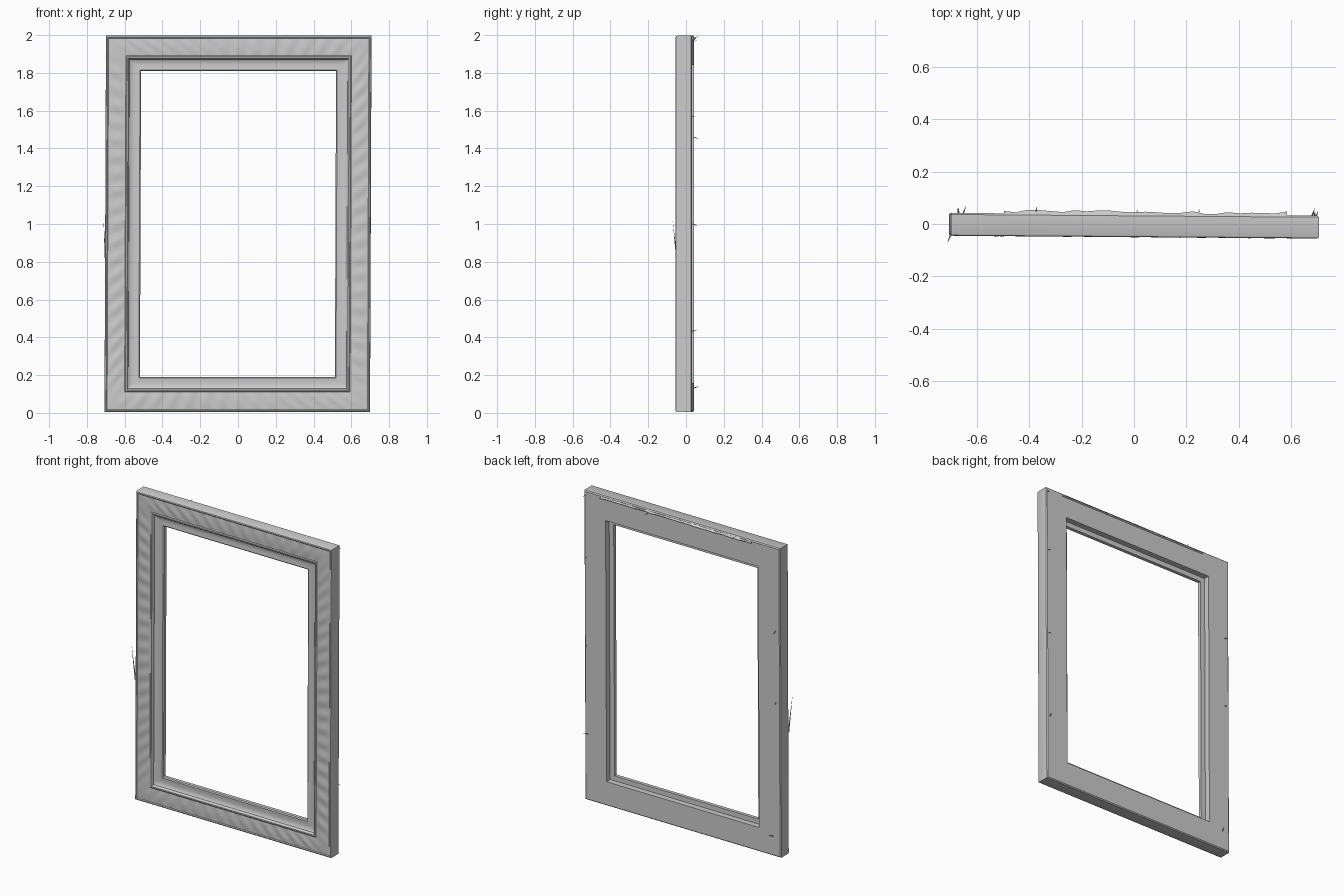
import bpy, math, random
from mathutils import Vector

if "Cube" in bpy.data.objects:
    bpy.data.objects.remove(bpy.data.objects["Cube"])

random.seed(4)
W, Z0, Z1 = 0.703, 0.004, 1.997      # outer half width, bottom and top

# Moulding section: (inset from the outer edge, depth y)
profile = [(0, 0.031), (0, -0.042), (0.003, -0.048), (0.009, -0.050), (0.014, -0.046),
           (0.030, -0.047), (0.050, -0.048), (0.070, -0.048), (0.090, -0.047), (0.106, -0.046),
           (0.111, -0.050), (0.118, -0.050), (0.123, -0.044), (0.125, -0.034), (0.131, -0.030),
           (0.142, -0.026), (0.155, -0.025), (0.170, -0.026), (0.181, -0.027), (0.187, -0.022),
           (0.187, 0.000), (0.155, 0.000), (0.155, 0.037), (0.006, 0.037)]


def lean(p):
    """Slight twist and lean of the old frame."""
    x, y, z = p
    return (x + 0.004 * (z - 1), y - 0.0075 * x, z)


def relief(d, s):
    """Soft carved ornament on the wide band."""
    if not 0.014 < d < 0.106:
        return 0
    u = (d - 0.014) / 0.092
    return -0.0035 * math.sin(math.pi * u) * math.sin(2 * math.pi * (s / 0.095 + 0.5 * u))


def build(name, verts, faces, smooth=True):
    me = bpy.data.meshes.new(name)
    me.from_pydata([lean(v) for v in verts], [], faces)
    ob = bpy.data.objects.new(name, me)
    bpy.context.collection.objects.link(ob)
    bpy.context.view_layer.objects.active = ob
    bpy.ops.object.select_all(action='DESELECT')
    ob.select_set(True)
    bpy.ops.object.mode_set(mode='EDIT')
    bpy.ops.mesh.select_all(action='SELECT')
    bpy.ops.mesh.remove_doubles(threshold=0.00001)
    bpy.ops.mesh.normals_make_consistent(inside=False)
    bpy.ops.object.mode_set(mode='OBJECT')
    if smooth:
        bpy.ops.object.shade_smooth_by_angle(angle=math.radians(35))
    return ob


# Mitred frame: sweep the section around the four sides
corners = [(-1, 0), (1, 0), (1, 1), (-1, 1)]
rings = []
for k in range(4):
    a, b = corners[k], corners[(k + 1) % 4]
    n = 88 if k % 2 == 0 else 128
    length = 2 * W if k % 2 == 0 else Z1 - Z0
    for i in range(n):
        t = i / n
        ring = []
        for d, y in profile:
            def corner(c):
                return Vector((c[0] * (W - d), (Z1 - d) if c[1] else (Z0 + d)))
            q = corner(a).lerp(corner(b), t)
            edge = min(1, t * 12, (1 - t) * 12)
            ring.append((q.x, y + edge * relief(d, (t - 0.5) * length), q.y))
        rings.append(ring)
m, r = len(profile), len(rings)
faces = [(i * m + j, i * m + (j + 1) % m, ((i + 1) % r) * m + (j + 1) % m, ((i + 1) % r) * m + j)
         for i in range(r) for j in range(m)]
build("frame_moulding", [v for ring in rings for v in ring], faces)


def splinter(name, start, end, width):
    """Thin tapering sliver of wood."""
    a, b = Vector(start), Vector(end)
    axis = (b - a).normalized()
    s = axis.cross(Vector((0.3, 0.2, 0.9))).normalized()
    u = axis.cross(s)
    base = [a + width * (s * math.cos(h) + u * math.sin(h)) for h in (0, 2.1, 4.2)]
    build(name, base + [b], [(0, 1, 2), (0, 1, 3), (1, 2, 3), (2, 0, 3)], False)


# Small splinters on the back face (x, z)
for i, (x, z) in enumerate([(0.69, 1.57), (0.69, 1.0), (0.68, 0.43), (-0.67, 1.46), (-0.67, 1.0),
                            (-0.65, 0.13), (0.69, 1.97), (-0.38, 1.98), (0.0, 1.98), (0.24, 1.98)]):
    splinter("back_splinter_%d" % i, (x, 0.033, z),
             (x + random.uniform(-0.01, 0.015), random.uniform(0.055, 0.07),
              z + random.uniform(-0.02, 0.02)), 0.004)

# Long split along the left edge
splinter("edge_splinter", (-0.700, -0.050, 0.78), (-0.712, -0.076, 1.02), 0.005)

# Rough ridge along the back of the top rail
ridge, ridge_faces = [], []
for i in range(25):
    x = -0.5 + i * 0.045
    h = 0.003 + 0.012 * random.random()
    ridge += [(x, 0.035, 1.975), (x, 0.037 + h, 1.982), (x, 0.033, 1.993)]
    if i:
        p = 3 * i
        ridge_faces += [(p - 3 + j, p - 3 + (j + 1) % 3, p + (j + 1) % 3, p + j) for j in range(3)]
ridge_faces += [(0, 1, 2), (72, 73, 74)]
build("top_back_ridge", ridge, ridge_faces)
